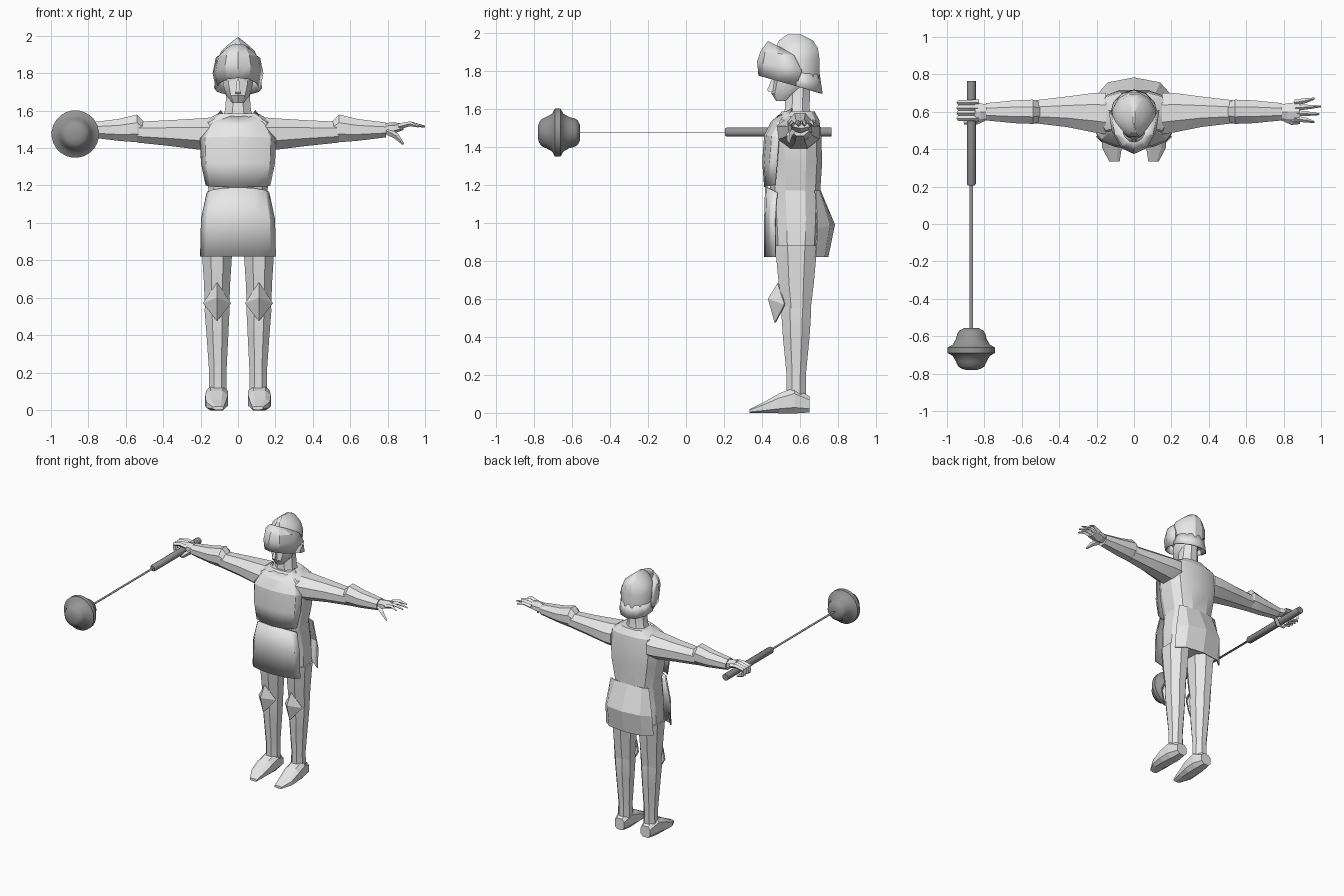
import bpy, bmesh, math
from mathutils import Vector


def material(name, v):
    m = bpy.data.materials.new(name)
    m.diffuse_color = (v, v, v, 1)
    return m


ARMOUR = material("light grey", 0.8)
IRON = material("dark grey", 0.3)


def finish(name, bm, mat, smooth=None, thick=0):
    bmesh.ops.recalc_face_normals(bm, faces=bm.faces)
    me = bpy.data.meshes.new(name)
    bm.to_mesh(me)
    bm.free()
    me.materials.append(mat)
    ob = bpy.data.objects.new(name, me)
    bpy.context.collection.objects.link(ob)
    if thick:
        mod = ob.modifiers.new("thickness", 'SOLIDIFY')
        mod.thickness = thick
        mod.offset = 0
    if smooth:
        bpy.context.view_layer.objects.active = ob
        ob.select_set(True)
        bpy.ops.object.shade_smooth_by_angle(angle=math.radians(smooth))
        ob.select_set(False)
    return ob


def bridge(bm, rings, closed=True):
    for a, b in zip(rings, rings[1:]):
        n = len(a)
        for i in range(n if closed else n - 1):
            j = (i + 1) % n
            bm.faces.new((a[i], a[j], b[j], b[i]))


def loft(name, axis, rings, n=8, sx=1, mat=ARMOUR, power=1.0, smooth=None, caps=True):
    """Rings along an axis: (position, centre u, centre v, radius u, radius v)."""
    bm = bmesh.new()
    made = []
    for t, cu, cv, ru, rv in rings:
        row = []
        for i in range(n):
            a = 2 * math.pi * (i + 0.5) / n
            c, s = math.cos(a), math.sin(a)
            u = cu + ru * math.copysign(abs(c) ** power, c)
            v = cv + rv * math.copysign(abs(s) ** power, s)
            x, y, z = {'x': (t, u, v), 'y': (u, t, v), 'z': (u, v, t)}[axis]
            row.append(bm.verts.new((x * sx, y, z)))
        made.append(row)
    bridge(bm, made)
    if caps:
        bm.faces.new(made[0])
        bm.faces.new(made[-1])
    return finish(name, bm, mat, smooth)


def sheet(name, rows, cx=0, cols=6, thick=0.008, smooth=None):
    """Curved plate; rows: (z middle, z edge, half width, y middle, y edge)."""
    bm = bmesh.new()
    made = []
    for zm, ze, hw, ym, ye in rows:
        row = []
        for i in range(cols + 1):
            a = math.pi * (i / cols - 0.5)
            c = math.cos(a)
            row.append(bm.verts.new((cx + hw * math.sin(a), ye + (ym - ye) * c, ze + (zm - ze) * c)))
        made.append(row)
    bridge(bm, made, closed=False)
    return finish(name, bm, ARMOUR, smooth, thick)


def finger(name, pts, radii, sx=1):
    """Four-sided tube through points."""
    bm = bmesh.new()
    pts = [Vector(p) for p in pts]
    made = []
    for i, (p, r) in enumerate(zip(pts, radii)):
        d = (pts[min(i + 1, len(pts) - 1)] - pts[max(i - 1, 0)]).normalized()
        side = Vector((0, 1, 0)) - d * d.y
        side.normalize()
        up = d.cross(side)
        made.append([bm.verts.new(((q.x) * sx, q.y, q.z)) for q in
                     (p + side * r, p + up * r, p - side * r, p - up * r)])
    bridge(bm, made)
    bm.faces.new(made[0])
    bm.faces.new(made[-1])
    finish(name, bm, ARMOUR)


# torso and tabard
loft("torso", 'z', [(0.87, 0, 0.58, 0.19, 0.12), (1.02, 0, 0.58, 0.185, 0.13), (1.17, 0, 0.575, 0.16, 0.135),
                    (1.32, 0, 0.575, 0.19, 0.145), (1.46, 0, 0.575, 0.205, 0.14), (1.54, 0, 0.59, 0.19, 0.115),
                    (1.585, 0, 0.59, 0.11, 0.09)], n=12, power=0.7, smooth=20)
sheet("chest_tabard", [(1.19, 1.20, 0.17, 0.415, 0.47), (1.32, 1.32, 0.195, 0.405, 0.48),
                       (1.46, 1.45, 0.20, 0.415, 0.49), (1.53, 1.52, 0.16, 0.45, 0.52),
                       (1.565, 1.60, 0.09, 0.49, 0.56)], smooth=20)
sheet("front_skirt", [(0.82, 0.82, 0.20, 0.415, 0.47), (1.02, 1.02, 0.195, 0.415, 0.47),
                      (1.19, 1.16, 0.165, 0.42, 0.48)], smooth=20)
sheet("back_skirt", [(0.82, 0.82, 0.20, 0.745, 0.68), (0.99, 0.97, 0.195, 0.78, 0.69),
                     (1.17, 1.17, 0.16, 0.705, 0.68)], cols=4)

# neck, head, nose
loft("neck", 'z', [(1.55, 0, 0.59, 0.10, 0.085), (1.60, 0, 0.585, 0.075, 0.07), (1.72, 0, 0.59, 0.065, 0.07)], smooth=30)
loft("head", 'z', [(1.64, 0, 0.51, 0.03, 0.035), (1.68, 0, 0.535, 0.065, 0.085), (1.74, 0, 0.56, 0.085, 0.10),
                   (1.84, 0, 0.57, 0.09, 0.10)], n=10, smooth=30)
loft("nose", 'z', [(1.69, 0, 0.45, 0.02, 0.022), (1.70, 0, 0.445, 0.018, 0.025), (1.77, 0, 0.465, 0.008, 0.01)], n=4)

# helmet with visor and neck guard
loft("helmet_dome", 'z', [(1.76, 0, 0.585, 0.112, 0.12), (1.86, 0, 0.585, 0.118, 0.122), (1.92, 0, 0.583, 0.092, 0.115),
                          (1.96, 0, 0.578, 0.045, 0.092), (1.99, 0, 0.57, 0.006, 0.04)], n=12, smooth=30)
sheet("visor", [(1.775, 1.72, 0.115, 0.385, 0.58), (1.85, 1.80, 0.132, 0.378, 0.61),
                (1.90, 1.88, 0.115, 0.395, 0.57), (1.955, 1.92, 0.06, 0.435, 0.50)], smooth=25)
sheet("neck_guard", [(1.68, 1.72, 0.125, 0.715, 0.58), (1.78, 1.79, 0.116, 0.70, 0.58)], smooth=25)

for sx, side in ((-1, "right"), (1, "left")):
    # arm, bracer and palm
    loft(side + "_upper_arm", 'x', [(0.15, 0.59, 1.475, 0.12, 0.095), (0.21, 0.595, 1.475, 0.115, 0.09),
                                    (0.36, 0.60, 1.48, 0.088, 0.075), (0.54, 0.60, 1.485, 0.065, 0.06)], sx=sx, smooth=20)
    loft(side + "_bracer", 'x', [(0.50, 0.60, 1.485, 0.055, 0.058), (0.54, 0.60, 1.505, 0.07, 0.08),
                                 (0.64, 0.60, 1.497, 0.066, 0.063), (0.79, 0.60, 1.497, 0.05, 0.043)], sx=sx, smooth=20)
    loft(side + "_palm", 'x', [(0.77, 0.60, 1.50, 0.038, 0.03), (0.82, 0.60, 1.505, 0.052, 0.032),
                               (0.885 if sx > 0 else 0.85, 0.605, 1.515, 0.055, 0.018)], n=6, sx=sx)
    # leg and greave
    loft(side + "_thigh", 'z', [(0.53, 0.112, 0.585, 0.07, 0.075), (0.68, 0.112, 0.58, 0.076, 0.10),
                                (0.88, 0.112, 0.58, 0.09, 0.12)], sx=sx, smooth=20)
    loft(side + "_greave", 'z', [(0.08, 0.108, 0.58, 0.052, 0.055), (0.20, 0.108, 0.58, 0.050, 0.055),
                                 (0.40, 0.11, 0.58, 0.063, 0.076), (0.53, 0.112, 0.58, 0.072, 0.085),
                                 (0.56, 0.112, 0.58, 0.07, 0.083)], sx=sx, smooth=20)
    loft(side + "_shoe", 'y', [(0.65, 0.11, 0.045, 0.042, 0.045), (0.57, 0.112, 0.065, 0.062, 0.072),
                               (0.49, 0.115, 0.05, 0.064, 0.055), (0.41, 0.118, 0.028, 0.056, 0.03),
                               (0.335, 0.105, 0.01, 0.03, 0.01)], n=8, sx=sx, power=0.7)
    # pointed knee plate
    bm = bmesh.new()
    out = [(0, 0.485, 0.68), (0.072, 0.52, 0.57), (0, 0.47, 0.475), (-0.072, 0.52, 0.57)]
    ring = [bm.verts.new((sx * 0.112 + x, y, z)) for x, y, z in out]
    tip = bm.verts.new((sx * 0.112, 0.435, 0.60))
    for i in range(4):
        bm.faces.new((ring[i], ring[(i + 1) % 4], tip))
    finish(side + "_knee_plate", bm, ARMOUR, thick=0.008)

# open left hand and gripping right hand
for i in range(4):
    y = 0.565 + 0.028 * i
    tip_y = 0.545 + 0.042 * i
    reach = (0.965, 0.99, 1.0, 0.965)[i]
    finger("left_finger_%d" % i, [(0.86, y, 1.515), (0.92, (y + tip_y) / 2, 1.53), (reach, tip_y, 1.515)],
           (0.016, 0.013, 0.005))
    finger("right_finger_%d" % i, [(0.83, y, 1.515), (0.88, y, 1.522), (0.94, y, 1.51), (0.935, y, 1.465), (0.89, y, 1.45)],
           (0.016, 0.015, 0.014, 0.013, 0.008), sx=-1)
finger("left_thumb", [(0.80, 0.57, 1.49), (0.845, 0.545, 1.465), (0.885, 0.54, 1.42)], (0.02, 0.016, 0.006))
finger("right_thumb", [(0.80, 0.57, 1.49), (0.85, 0.545, 1.45), (0.91, 0.54, 1.45)], (0.02, 0.016, 0.008), sx=-1)

# mace: handle, thin flat rod, flanged ball
MX, MZ = -0.87, 1.478
loft("mace_handle", 'y', [(0.765, MX, MZ, 0.025, 0.025), (0.215, MX, MZ, 0.025, 0.025), (0.205, MX, MZ, 0.019, 0.019)],
     n=12, mat=IRON, smooth=40)
loft("mace_rod", 'y', [(0.21, MX, MZ, 0.013, 0.002), (-0.57, MX, MZ, 0.013, 0.002)], n=4, mat=IRON)
profile = [(-0.557, 0.04), (-0.57, 0.065), (-0.585, 0.075), (-0.615, 0.083), (-0.645, 0.10), (-0.66, 0.127),
           (-0.69, 0.127), (-0.705, 0.10), (-0.735, 0.083), (-0.76, 0.072), (-0.772, 0.055), (-0.78, 0.03)]
loft("mace_ball", 'y', [(y, MX, MZ - 0.003, r, r) for y, r in profile], n=24, mat=IRON, smooth=40)
